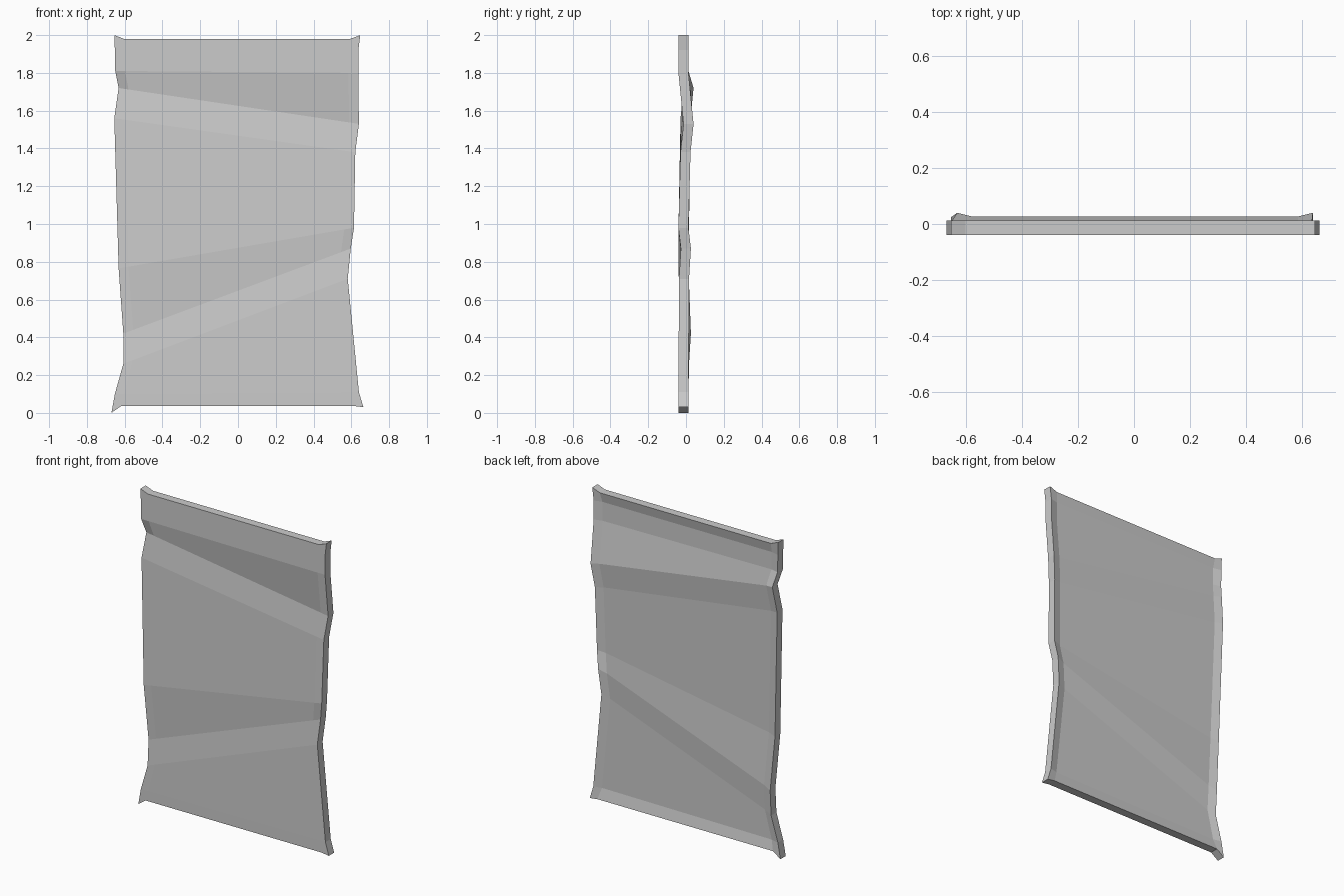
import bpy, bmesh

if "Cube" in bpy.data.objects:
    bpy.data.objects.remove(bpy.data.objects["Cube"])

# Crease rows, top to bottom: left x, left z, right x, right z, push towards the back
rows = [
    (-0.655, 2.00, 0.647, 2.00, 0.000),
    (-0.652, 1.92, 0.637, 1.92, 0.000),
    (-0.650, 1.81, 0.637, 1.80, 0.000),
    (-0.632, 1.72, 0.640, 1.53, 0.027),
    (-0.655, 1.56, 0.621, 1.38, 0.011),
    (-0.632, 0.765, 0.614, 0.98, 0.000),
    (-0.607, 0.42, 0.597, 0.87, 0.013),
    (-0.607, 0.26, 0.581, 0.71, 0.003),
    (-0.652, 0.10, 0.640, 0.11, 0.000),
    (-0.670, 0.00, 0.664, 0.03, 0.000),
]
FRONT, BACK, RECESS, BORDER = -0.040, 0.013, 0.013, 0.052
last = len(rows) - 1
bm = bmesh.new()


def layer(back):
    """One side of the panel as a 4-column grid of vertices."""
    grid = []
    for i, (xl, zl, xr, zr, push) in enumerate(rows):
        line = []
        for c, x in enumerate((xl, xl + BORDER, xr - BORDER, xr)):
            z = zl + (zr - zl) * (x - xl) / (xr - xl)
            inner = c in (1, 2)
            if inner and i == 0:
                z = 1.98
            if inner and i == last:
                z = 0.037
            y = (BACK if back else FRONT) + push
            if back and inner and 0 < i < last:
                y -= RECESS
            line.append(bm.verts.new((x, y, z)))
        grid.append(line)
    for a, b in zip(grid, grid[1:]):
        for c in range(3):
            bm.faces.new((a[c], b[c], b[c + 1], a[c + 1]))
    return grid


def border(g):
    """Vertices around the outline, in order."""
    return (g[0] + [r[3] for r in g[1:]] + g[-1][2::-1]
            + [r[0] for r in g[-2:0:-1]])


# Front sheet, recessed back sheet and the outer walls between them
f, b = border(layer(False)), border(layer(True))
for k in range(len(f)):
    n = (k + 1) % len(f)
    bm.faces.new((f[k], f[n], b[n], b[k]))
bmesh.ops.recalc_face_normals(bm, faces=bm.faces)

mesh = bpy.data.meshes.new("dented_panel")
bm.to_mesh(mesh)
bm.free()
bpy.context.collection.objects.link(bpy.data.objects.new("dented_panel", mesh))
